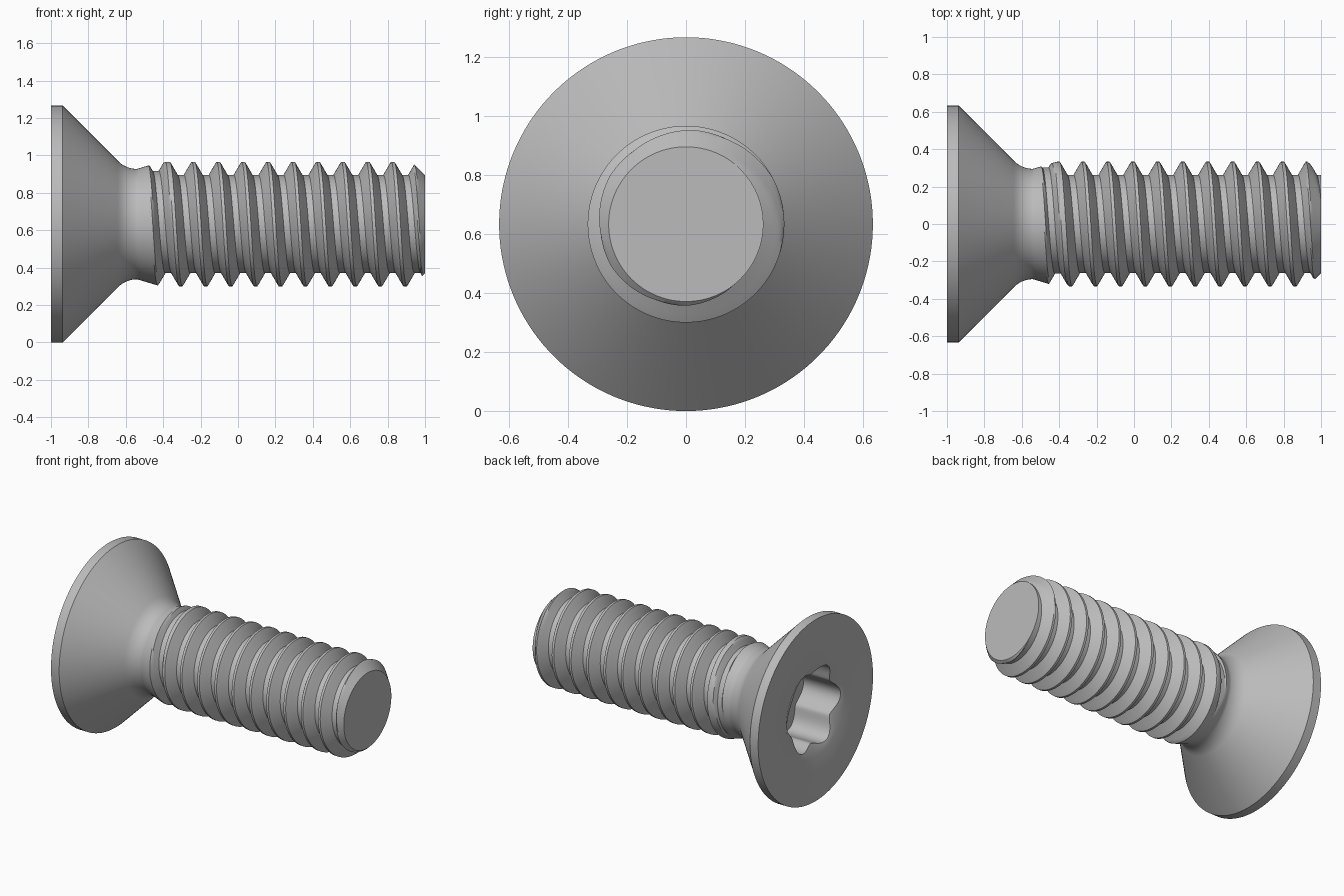
import bpy, bmesh, math

cube = bpy.data.objects.get("Cube")
if cube:
    bpy.data.objects.remove(cube)

TAU = 2 * math.pi
SIDES = 144            # segments around the axis
STEPS = 16             # rows per thread turn
HEAD_R = 0.633
ROOT_R, CREST_R = 0.262, 0.333
PITCH, PHASE = 0.1333, -0.006
FILLET_R, NECK_X, NECK_R = 0.1425, -0.54, 0.295
CONE_END = NECK_X - FILLET_R * math.sin(math.pi / 4)

steel = bpy.data.materials.new("grey_steel")
steel.use_nodes = True
grey = (0.5, 0.5, 0.5, 1)
steel.diffuse_color = grey
steel.node_tree.nodes["Principled BSDF"].inputs["Base Color"].default_value = grey


def place(x, r, a):
    """Point at radius r and angle a around the screw axis."""
    return (x, r * math.cos(a), HEAD_R + r * math.sin(a))


def finish(name, bm):
    bmesh.ops.remove_doubles(bm, verts=bm.verts, dist=1e-5)
    bmesh.ops.dissolve_degenerate(bm, edges=bm.edges, dist=1e-5)
    bmesh.ops.recalc_face_normals(bm, faces=bm.faces)
    mesh = bpy.data.meshes.new(name)
    bm.to_mesh(mesh)
    bm.free()
    mesh.materials.append(steel)
    obj = bpy.data.objects.new(name, mesh)
    bpy.context.collection.objects.link(obj)
    bpy.ops.object.select_all(action="DESELECT")
    obj.select_set(True)
    bpy.context.view_layer.objects.active = obj
    bpy.ops.object.shade_smooth_by_angle(angle=math.radians(30))


def skin(bm, rows):
    """Quads between successive rows of vertices."""
    for low, high in zip(rows, rows[1:]):
        for i in range(len(low) - 1):
            bm.faces.new((low[i], low[i + 1], high[i + 1], high[i]))


# Countersunk head with a six-lobed socket
def lobes(a):
    return 0.24 + 0.055 * (0.5 + 0.5 * math.cos(6 * a)) ** 0.8


RIM_R = 0.325
rings = [
    lambda a: (-0.70, lobes(a)),                           # socket floor
    lambda a: (-1 + 0.45 * (RIM_R - lobes(a)), lobes(a)),  # wall meets bevel
    lambda a: (-1, RIM_R),
    lambda a: (-1, HEAD_R),
    lambda a: (-0.937, HEAD_R),
    lambda a: (CONE_END, NECK_R + FILLET_R * (1 - math.cos(math.pi / 4))),
]
bm = bmesh.new()
angles = [TAU * i / SIDES for i in range(SIDES + 1)]
rows = [[bm.verts.new(place(*ring(a), a)) for a in angles] for ring in rings]
skin(bm, rows)
bm.faces.new(rows[0][:-1])
finish("countersunk_head", bm)


# Shank: fillet, run-out cone and end chamfer limit a helical thread
def envelope(x):
    if x < NECK_X:
        return NECK_R + FILLET_R - math.sqrt(FILLET_R ** 2 - (x - NECK_X) ** 2)
    return min(NECK_R + 0.3 * (x - NECK_X), CREST_R, ROOT_R + 1 - x)


def thread_radius(x, a):
    turn = (x - PHASE) / PITCH - a / TAU
    offset = (turn - math.floor(turn) - 0.5) * PITCH       # from groove centre
    root = ROOT_R + 0.55 * max(0, -0.40 - (x - offset))    # groove fades in
    flank = max(0, abs(offset) - PITCH / 8) * math.sqrt(3)
    return min(root + flank, envelope(x))


bm = bmesh.new()
rows = []
for j in range(14 * STEPS + 1):
    row = []
    for a in angles:
        x = PHASE + PITCH * (a / TAU + j / STEPS - 6)
        x = min(max(x, CONE_END), 1)
        row.append(bm.verts.new(place(x, thread_radius(x, a), a)))
    rows.append(row)
skin(bm, rows)
bm.faces.new(rows[-1][:-1])
finish("threaded_shank", bm)
